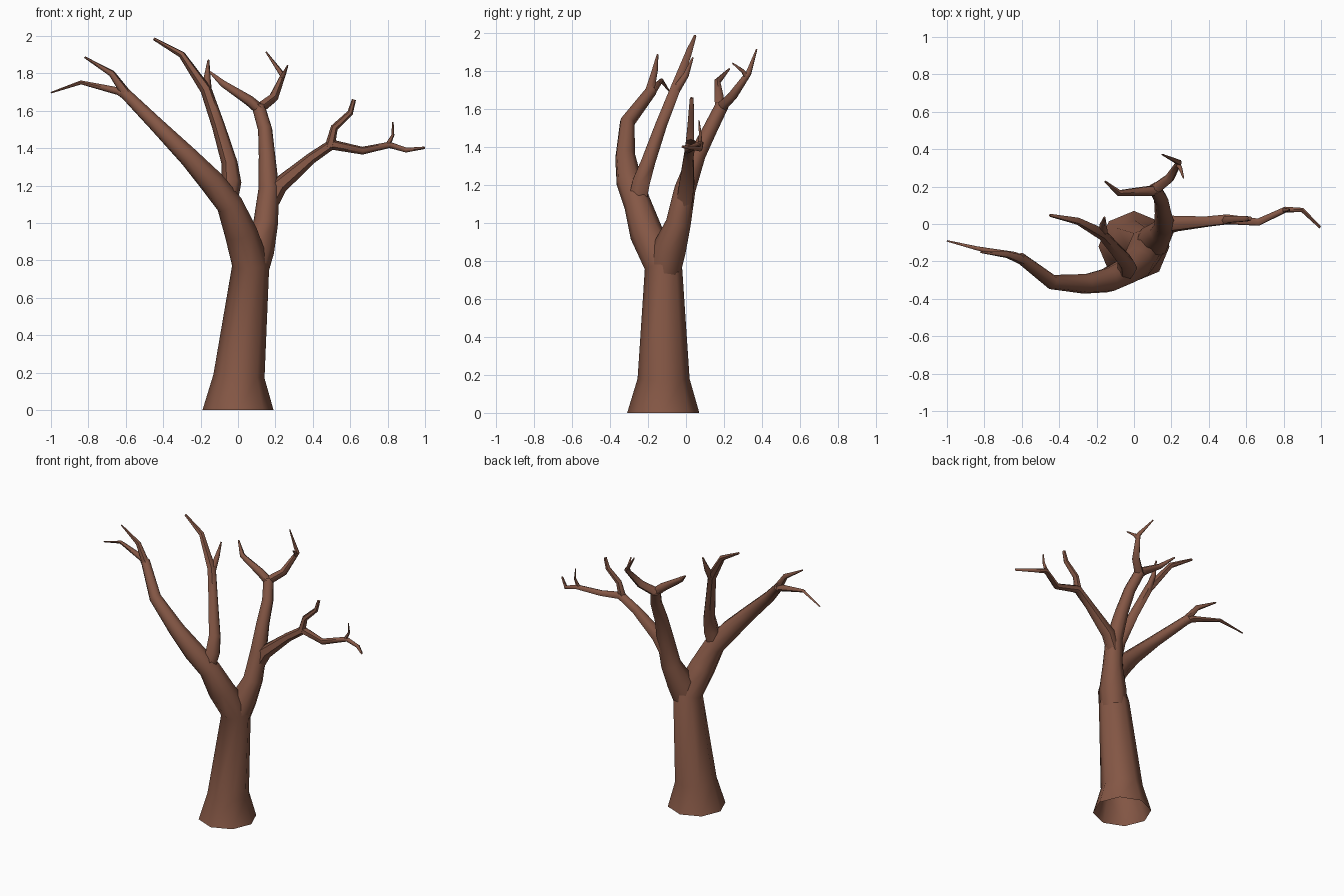
import bpy, bmesh, math
from mathutils import Vector

cube = bpy.data.objects.get("Cube")
if cube:
    bpy.data.objects.remove(cube, do_unlink=True)

# Bark colour
BARK = (0.235, 0.096, 0.06, 1.0)
bark = bpy.data.materials.new("brown bark")
bark.use_nodes = True
bark.diffuse_color = BARK
shader = bark.node_tree.nodes["Principled BSDF"]
shader.inputs["Base Color"].default_value = BARK
shader.inputs["Roughness"].default_value = 0.9


def tube(name, points, sides=6, cap_start=True):
    """Tapered tube through (x, y, z, radius) points with mitred rings."""
    centres = [Vector(p[:3]) for p in points]
    bm = bmesh.new()
    rings, axis = [], Vector((1, 0, 0))
    for i, c in enumerate(centres):
        before = (c - centres[i - 1]).normalized() if i else Vector()
        after = (centres[i + 1] - c).normalized() if i + 1 < len(centres) else Vector()
        along = (before + after).normalized()
        if name == "trunk" and i == 0:
            along = Vector((0, 0, 1))      # the foot sits flat on the ground
        axis = axis - along * axis.dot(along)
        if axis.length < 0.05:
            axis = along.orthogonal()
        axis.normalize()
        side = along.cross(axis)
        ring = []
        for k in range(sides):
            a = math.tau * k / sides
            ring.append(bm.verts.new(c + (axis * math.cos(a) + side * math.sin(a)) * points[i][3]))
        rings.append(ring)
    for low, high in zip(rings, rings[1:]):
        for k in range(sides):
            n = (k + 1) % sides
            bm.faces.new((low[k], low[n], high[n], high[k]))
    bm.faces.new(rings[-1])
    if cap_start:
        bm.faces.new(rings[0][::-1])
    mesh = bpy.data.meshes.new(name)
    bm.to_mesh(mesh)
    bm.free()
    mesh.materials.append(bark)
    obj = bpy.data.objects.new(name, mesh)
    bpy.context.collection.objects.link(obj)
    bpy.ops.object.select_all(action="DESELECT")
    obj.select_set(True)
    bpy.context.view_layer.objects.active = obj
    bpy.ops.object.shade_smooth_by_angle(angle=math.radians(60))


# Trunk flowing into the front limb, open underneath
tube("trunk", [(0, -.12, 0, .19), (.005, -.118, .18, .137), (.068, -.12, .78, .1),
               (.015, -.21, .95, .088), (-.045, -.255, 1.1, .072),
               (-.14, -.3, 1.22, .068), (-.26, -.32, 1.35, .054),
               (-.44, -.31, 1.53, .04), (-.61, -.18, 1.7, .03)], 8, False)
# Rear limb leaving the trunk
tube("rear_limb", [(.07, -.12, .72, .085), (.105, -.09, .86, .09), (.148, -.04, 1, .066),
                   (.165, -.005, 1.18, .056), (.155, .06, 1.36, .044),
                   (.145, .13, 1.5, .038), (.11, .19, 1.62, .035)], 8)

# Twigs at the end of the front limb
tube("front_upper_twig", [(-.59, -.195, 1.68, .028), (-.675, -.165, 1.8, .018), (-.82, -.15, 1.887, .005)])
tube("front_lower_twig", [(-.58, -.2, 1.67, .028), (-.64, -.17, 1.705, .022),
                          (-.84, -.13, 1.752, .011), (-1, -.09, 1.697, .004)])

# Middle limb and its twigs
tube("middle_limb", [(-.06, -.26, 1.1, .055), (-.035, -.235, 1.22, .053), (-.045, -.2, 1.32, .043),
                     (-.105, -.13, 1.52, .035), (-.17, -.055, 1.71, .031),
                     (-.3, .015, 1.9, .019), (-.45, .047, 1.985, .008)])
tube("middle_twig", [(-.165, -.06, 1.69, .027), (-.165, 0, 1.78, .018), (-.158, .036, 1.872, .005)])

# Side limb reaching left, with its twigs
tube("side_limb", [(.165, -.01, 1.1, .048), (.22, .003, 1.2, .046), (.39, .013, 1.345, .03),
                   (.5, .025, 1.42, .029), (.665, .01, 1.387, .021), (.81, .077, 1.418, .017),
                   (.9, .075, 1.39, .013), (.995, -.018, 1.402, .007)])
tube("side_upper_twig", [(.49, .02, 1.405, .027), (.515, .025, 1.51, .02),
                         (.6, .028, 1.59, .016), (.62, .03, 1.66, .011)])
tube("side_tip_twig", [(.8, .073, 1.415, .014), (.828, .075, 1.47, .008), (.828, .068, 1.54, .004)])

# Twigs at the end of the rear limb
tube("rear_inner_twig", [(.125, .18, 1.6, .03), (.06, .175, 1.655, .028),
                         (-.08, .165, 1.745, .018), (-.155, .228, 1.812, .005)])
tube("rear_outer_twig", [(.105, .18, 1.605, .032), (.19, .245, 1.67, .027),
                         (.24, .33, 1.79, .016), (.15, .372, 1.915, .004)])
tube("rear_tip_twig", [(.232, .32, 1.77, .016), (.247, .3, 1.8, .011), (.265, .245, 1.842, .004)])
